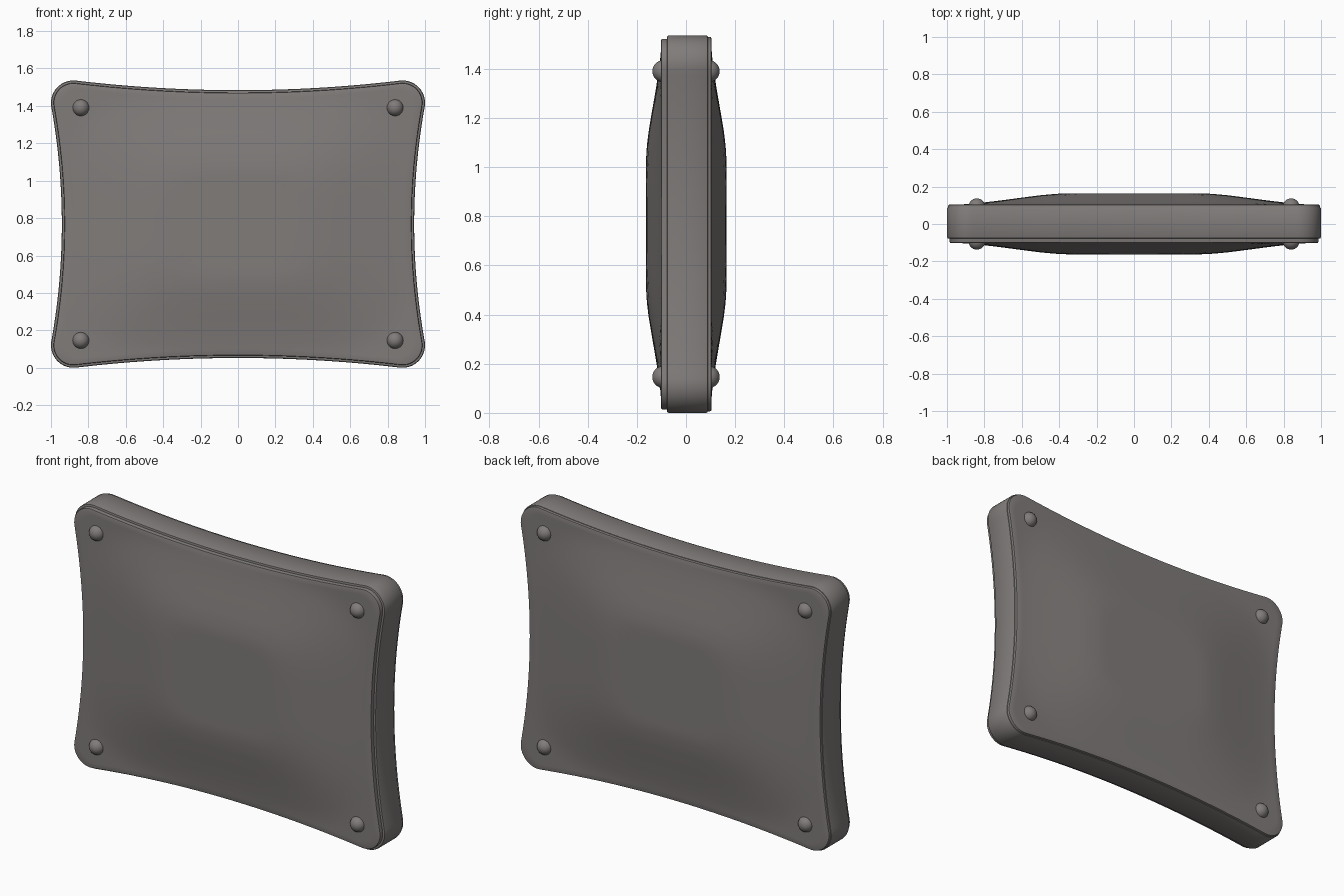
import bpy, bmesh, math

if "Cube" in bpy.data.objects:
    bpy.data.objects.remove(bpy.data.objects["Cube"])

grey = bpy.data.materials.new("warm_grey")
grey.diffuse_color = (0.215, 0.2, 0.194, 1)
grey.use_nodes = True
grey.node_tree.nodes["Principled BSDF"].inputs["Base Color"].default_value = grey.diffuse_color

HX, HZ, R = 1.0, 0.768, 0.12      # half width, half height, corner radius
MX, MZ = 0.942, 0.716             # half sizes at the middle of the concave sides
CZ = 0.768


def outline(d=0.0, n_side=24, n_arc=14):
    """Closed pincushion outline (x, z), inset by d, centred on the origin."""
    cx, cz, r = HX - R, HZ - R, R - d
    a0, a1 = math.radians(-9), math.radians(96.5)
    arc = [(cx + r * math.cos(a0 + (a1 - a0) * i / n_arc),
            cz + r * math.sin(a0 + (a1 - a0) * i / n_arc)) for i in range(n_arc + 1)]
    (xe, ze), (xt, zt) = arc[0], arc[-1]
    side = []
    for i in range(n_side):       # right side, from the middle up to the corner
        z = ze * i / n_side
        side.append((MX - d + (xe - MX + d) * (z / ze) ** 2, z))
    top = []
    for i in range(1, n_side):    # top side, from the corner to the middle
        x = xt * (1 - i / n_side)
        top.append((x, MZ - d + (zt - MZ + d) * (x / xt) ** 2))
    q = side + arc + top          # first quadrant without its end point
    mid = (0.0, MZ - d)
    half = q + [mid] + [(-x, z) for x, z in reversed(q)]
    return half + [(x, -z) for x, z in reversed(half[1:-1])]


def finish(name, bm, angle=35):
    bmesh.ops.recalc_face_normals(bm, faces=bm.faces)
    me = bpy.data.meshes.new(name)
    bm.to_mesh(me)
    bm.free()
    me.materials.append(grey)
    ob = bpy.data.objects.new(name, me)
    bpy.context.collection.objects.link(ob)
    bpy.ops.object.select_all(action='DESELECT')
    ob.select_set(True)
    bpy.context.view_layer.objects.active = ob
    bpy.ops.object.shade_smooth_by_angle(angle=math.radians(angle))
    return ob


def loft(name, rings, centre=None):
    """Skin a list of 3D rings; close with a fan to centre or flat caps."""
    bm = bmesh.new()
    vr = [[bm.verts.new(p) for p in ring] for ring in rings]
    n = len(vr[0])
    for a, b in zip(vr, vr[1:]):
        for i in range(n):
            j = (i + 1) % n
            bm.faces.new((a[i], a[j], b[j], b[i]))
    bm.faces.new(vr[0])
    if centre:
        c = bm.verts.new(centre)
        for i in range(n):
            bm.faces.new((vr[-1][i], vr[-1][(i + 1) % n], c))
    else:
        bm.faces.new(vr[-1])
    return finish(name, bm)


def flat_ring(d, y):
    return [(x, y, z + CZ) for x, z in outline(d)]


# Height profile of the pillow dome: (relative distance from centre, rise)
PROFILE = [(0, 1), (.38, 1), (.44, .96), (.53, .83), (.64, .61), (.75, .38),
           (.85, .19), (.93, .06), (1.0, 0), (9, 0)]


def rise(x, z):
    s = ((abs(x) / MX) ** 4 + (abs(z) / MZ) ** 4) ** 0.25
    for (s0, h0), (s1, h1) in zip(PROFILE, PROFILE[1:]):
        if s <= s1:
            return h0 + (h1 - h0) * (s - s0) / (s1 - s0)
    return 0


def shell(name, side, inset, base, top):
    """Domed cover plate on the front (side -1) or back (side 1)."""
    rings = [flat_ring(inset, side * 0.05),
             flat_ring(inset, side * (base - 0.007)),
             flat_ring(inset + 0.002, side * (base - 0.002)),
             flat_ring(inset + 0.008, side * base)]
    inner = outline(inset + 0.008)
    steps = 28
    for k in range(1, steps):
        s = 1 - k / steps
        rings.append([(x * s, side * (base + (top - base) * rise(x * s, z * s)), z * s + CZ)
                      for x, z in inner])
    return loft(name, rings, (0, side * top, CZ))


# Outer rim band with softened edges
loft("rim_band", [flat_ring(0.012, -0.078), flat_ring(0.003, -0.076), flat_ring(0, -0.07),
                  flat_ring(0, 0.082), flat_ring(0.003, 0.088), flat_ring(0.012, 0.09)])

# Domed covers
shell("front_cover", -1, 0.014, 0.102, 0.162)
shell("back_cover", 1, 0.006, 0.104, 0.164)

# Round-headed corner studs on both faces
for side, face in ((-1, "front"), (1, "back")):
    for sx, h in ((-1, "left"), (1, "right")):
        for sz, v in ((-1, "lower"), (1, "upper")):
            bm = bmesh.new()
            bmesh.ops.create_uvsphere(bm, u_segments=32, v_segments=16, radius=0.045)
            bmesh.ops.translate(bm, verts=bm.verts,
                                vec=(sx * 0.84, side * 0.092, CZ + sz * 0.622))
            finish(f"{face}_{v}_{h}_stud", bm)
